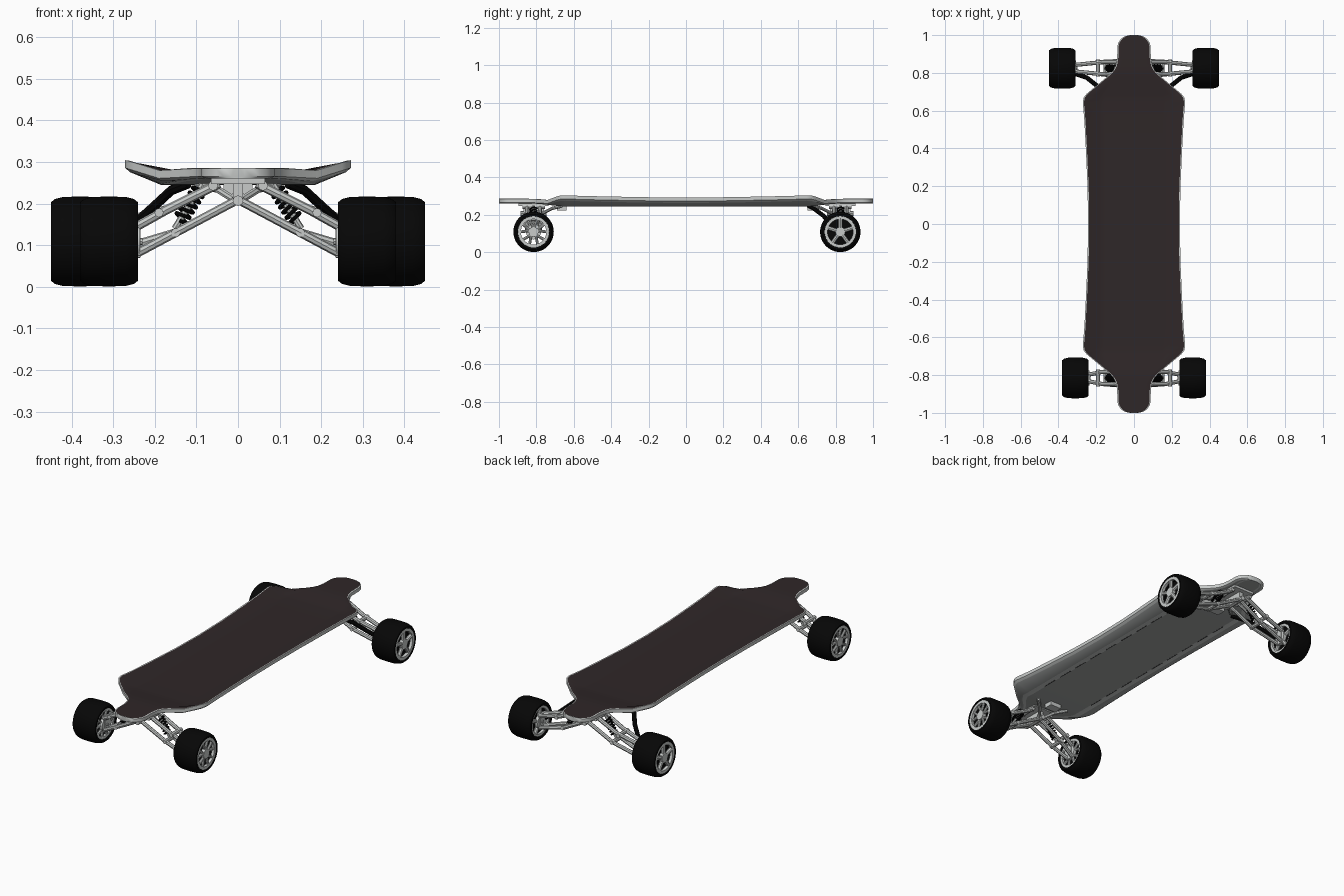
import bpy, bmesh, math
from mathutils import Vector

cube = bpy.data.objects.get("Cube")
if cube:
    bpy.data.objects.remove(cube, do_unlink=True)


def material(name, r, g, b):
    m = bpy.data.materials.new(name)
    m.use_nodes = True
    m.diffuse_color = (r, g, b, 1)
    m.node_tree.nodes["Principled BSDF"].inputs["Base Color"].default_value = (r, g, b, 1)
    return m


GRIP = material("grip brown", 0.028, 0.02, 0.021)
METAL = material("light metal", 0.58, 0.6, 0.59)
PANEL = material("deck grey", 0.36, 0.375, 0.37)
DARK = material("slot grey", 0.05, 0.05, 0.05)
BLACK = material("rubber black", 0.002, 0.002, 0.002)


def finish(name, bm, mats, smooth=True):
    bmesh.ops.recalc_face_normals(bm, faces=bm.faces)
    me = bpy.data.meshes.new(name)
    bm.to_mesh(me)
    bm.free()
    ob = bpy.data.objects.new(name, me)
    bpy.context.collection.objects.link(ob)
    for m in mats:
        me.materials.append(m)
    if smooth:
        bpy.ops.object.select_all(action='DESELECT')
        ob.select_set(True)
        bpy.context.view_layer.objects.active = ob
        bpy.ops.object.shade_smooth_by_angle(angle=math.radians(35))
    return ob


def box(name, centre, size, mat):
    bm = bmesh.new()
    bmesh.ops.create_cube(bm, size=1)
    bmesh.ops.scale(bm, vec=size, verts=bm.verts)
    bmesh.ops.translate(bm, vec=centre, verts=bm.verts)
    return finish(name, bm, [mat], False)


def tube(name, points, radius, mat):
    """Round bar swept along a path, turned into a mesh."""
    cu = bpy.data.curves.new(name, 'CURVE')
    cu.dimensions = '3D'
    cu.bevel_depth = radius
    cu.bevel_resolution = 2
    cu.use_fill_caps = True
    sp = cu.splines.new('POLY')
    sp.points.add(len(points) - 1)
    for p, co in zip(sp.points, points):
        p.co = (*co, 1)
    tmp = bpy.data.objects.new(name + "_path", cu)
    bpy.context.collection.objects.link(tmp)
    bpy.context.view_layer.update()
    bm = bmesh.new()
    bm.from_mesh(tmp.evaluated_get(bpy.context.evaluated_depsgraph_get()).to_mesh())
    bpy.data.objects.remove(tmp, do_unlink=True)
    return finish(name, bm, [mat])


def lathe(name, profile, origin, side, mat, steps=40):
    """Closed profile of (distance outward, radius) spun about the axle."""
    bm = bmesh.new()
    rings = []
    for i in range(steps):
        a = math.tau * i / steps
        rings.append([bm.verts.new(origin + Vector((side * d, r * math.cos(a), r * math.sin(a))))
                      for d, r in profile])
    n = len(profile)
    for i in range(steps):
        p, q = rings[i], rings[(i + 1) % steps]
        for j in range(n):
            bm.faces.new((p[j], p[(j + 1) % n], q[(j + 1) % n], q[j]))
    return finish(name, bm, [mat])


def ring(name, d0, d1, r0, r1, origin, side, mat):
    return lathe(name, [(d0, r0), (d0, r1), (d1, r1), (d1, r0)], origin, side, mat)


# Deck: outline of (y, half width), mirrored front to back
half = [(0, .243), (.2, .246), (.4, .255), (.55, .263), (.645, .271), (.67, .266), (.69, .25),
        (.74, .19), (.79, .13), (.815, .108), (.84, .096), (.88, .089), (.94, .088),
        (.962, .082), (.98, .069), (.992, .052), (.998, .034), (1, .016)]
outline = [(-y, w) for y, w in reversed(half[1:])] + half
bm = bmesh.new()
sections = []
for y, w in outline:
    t = min(1, max(0, (abs(y) - .64) / .18))
    base = .245 + .015 * t * t * (3 - 2 * t)
    f = w - .012
    a, b = min(.155, .7 * f), min(.185, .83 * f)

    def height(x):
        return base + max(0, abs(x) - .185) * .41

    # Grip reaches nearly to the edge on top; the rim below is wider
    top = [(x, y, height(x) + (.024 if abs(x) == w else .026))
           for x in (-w, .006 - w, -b, -a, a, b, w - .006, w)]
    low = [(x, y, height(x) + (.005 if abs(x) == w else 0))
           for x in (w, f, b, a, -a, -b, -f, -w)]
    sections.append([bm.verts.new(v) for v in top + low])
last = len(sections) - 2
for i, (p, q) in enumerate(zip(sections, sections[1:])):
    for j in range(16):
        k = (j + 1) % 16
        face = bm.faces.new((p[j], p[k], q[k], q[j]))
        if 0 < i < last:
            if 1 <= j <= 5:
                face.material_index = 1
            elif j in (9, 11, 13):
                face.material_index = 2
for end in (sections[0], sections[-1]):
    bm.faces.new(end)
finish("deck", bm, [METAL, GRIP, PANEL])

# Dashed slots along the strips under the deck
for m in (-1, 1):
    for i in range(-4, 5):
        box("deck_slot", (m * .158, i * .125, .2452), (.005, .085, .002), DARK)

TYRE = [(0, .084), (0, .094), (.01, .102), (.03, .107), (.07, .108), (.11, .107), (.13, .102),
        (.14, .094), (.14, .085), (.128, .079), (.012, .079)]


def wheel(tag, origin, side, powered):
    lathe(tag + "_tyre", TYRE, origin, side, BLACK, 48)
    for d in (.006, .122):
        ring(tag + "_rim", d, d + .016, .068, .084, origin, side, METAL)
        ring(tag + "_hub", d - .004, d + .016, .006, .026, origin, side, METAL)
        # Spokes: broad on powered wheels, split pairs on the others
        for i in range(5):
            a = math.tau * i / 5 + math.pi / 2
            for spread in ((0,) if powered else (-.32, .32)):
                ends = [origin + Vector((side * (d + .006), r * math.cos(b), r * math.sin(b)))
                        for r, b in ((.02, a), (.073, a + spread))]
                tube(tag + "_spoke", ends, .011 if powered else .0075, METAL)
    if powered:
        ring(tag + "_motor", .02, .112, .005, .068, origin, side, BLACK)
    tube(tag + "_axle", [origin + Vector((side * d, 0, 0)) for d in (-.01, .138)], .008, METAL)


# Suspension at each end, one arm set per side
for s, yc, inner in ((-1, -.815, .24), (1, .825, .31)):
    end = "front" if s < 0 else "rear"
    powered = s > 0
    box(end + "_mount_plate", (0, yc, .254), (.13, .16, .014), METAL)
    box(end + "_spine", (0, yc, .228), (.024, .11, .056), METAL)
    box(end + "_inboard_bracket", (0, yc - s * .15, .236), (.07, .05, .026), METAL)
    tube(end + "_pivot_pin", [(0, yc - .07, .207), (0, yc + .07, .207)], .013, METAL)
    for m in (1, -1):
        tag = end + ("_left" if m > 0 else "_right")

        def at(x, dy, z):
            return Vector((m * x, yc + dy, z))

        wheel(tag, at(inner, 0, .109), m, powered)
        # Upper and lower wishbones
        for dy in (-.035, .035):
            tube(tag + "_upper_arm", [at(.045, dy, .248), at(.17, dy * .9, .186),
                                      at(inner, dy * .5, .147)], .011, METAL)
            tube(tag + "_lower_arm", [at(.005, dy * 1.2, .207), at(.15, dy, .13),
                                      at(inner, dy * .5, .082)], .0105, METAL)
        for x, z in ((.15, .13), (.19, .178)):
            tube(tag + "_cross_pin", [at(x, -.045, z), at(x, .045, z)], .011, METAL)
        tube(tag + "_upper_pivot", [at(.06, -.06, .243), at(.06, .06, .243)], .012, METAL)
        # Upright holding the axle, tucked inside the wheel
        box(tag + "_upright", at(inner + .004, 0, .113), (.02, .04, .085), METAL)
        ring(tag + "_carrier", -.004, .014, .008, .04, at(inner, 0, .109), m, METAL)
        # Coil-over shock
        a, b = at(.085, 0, .246), at(.152, 0, .14)
        axis = b - a
        tube(tag + "_shock_rod", [a, b], .008, METAL)
        turn = axis.to_track_quat('Z', 'Y').to_matrix()
        coil = []
        for i in range(85):
            t = i / 84
            ang = math.tau * 6 * t
            local = Vector((.017 * math.cos(ang), .017 * math.sin(ang), axis.length * (.12 + .7 * t)))
            coil.append(a + turn @ local)
        tube(tag + "_shock_spring", coil, .0045, BLACK)
        # Motor cable running up to the deck
        if powered:
            tube(tag + "_cable", [at(.12, -.17, .248), at(.16, -.14, .232), at(.2, -.09, .195),
                                  at(.25, -.05, .15), at(inner, -.03, .12)], .012, BLACK)
        # Small brace bolted under the deck
        tube(tag + "_brace", [at(.1, -s * .15, .246), at(.05, -s * .1, .235),
                              at(.01, -s * .05, .21)], .009, METAL)
